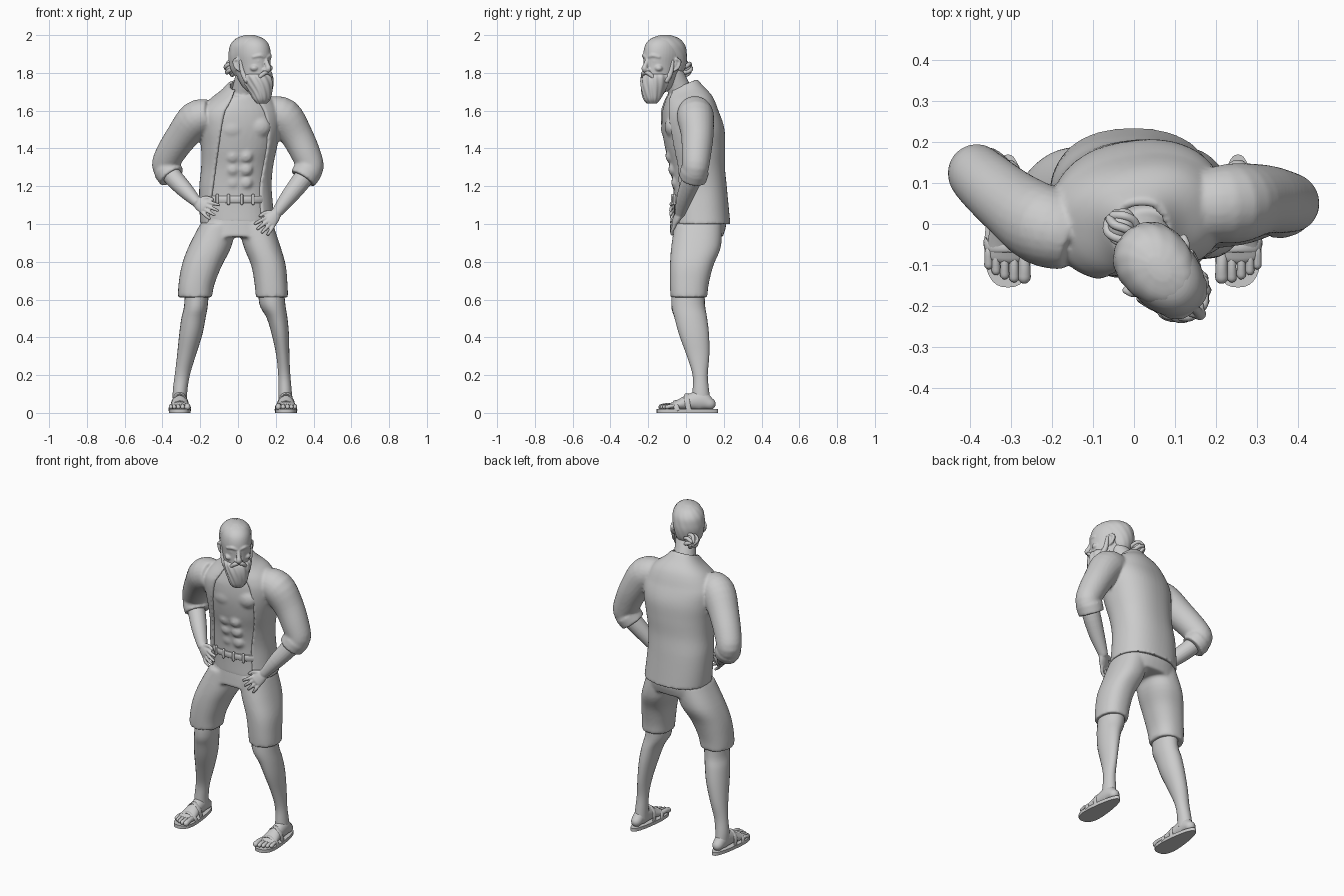
import bpy, bmesh, math
from mathutils import Vector, Matrix

def spline(rows, n=4):
    """Catmull-Rom interpolation of equal-length tuples."""
    out = []
    for i in range(len(rows) - 1):
        a, b = rows[max(i - 1, 0)], rows[i]
        c, d = rows[i + 1], rows[min(i + 2, len(rows) - 1)]
        for k in range(n):
            t = k / n
            out.append([q + .5 * t * (r - p + t * (2*p - 5*q + 4*r - s + t * (3*(q - r) + s - p)))
                        for p, q, r, s in zip(a, b, c, d)])
    return out + [list(rows[-1])]

def bridge(bm, rings):
    loops = [[bm.verts.new(p) for p in ring] for ring in rings]
    for a, b in zip(loops, loops[1:]):
        for i in range(len(a)):
            j = (i + 1) % len(a)
            bm.faces.new((a[i], a[j], b[j], b[i]))
    bm.faces.new(loops[0][::-1])
    bm.faces.new(loops[-1])

def spow(v, e):
    return math.copysign(abs(v) ** e, v)

def oval(row, angles, grow=0, e=2.3, wave=0):
    z, x0, x1, y0, y1, yaw = row[:6]
    rx, ry, w = (x1 - x0) / 2 + grow, (y1 - y0) / 2 + grow, math.radians(yaw)
    tilt = max(0, z - 1.6) * 3 if yaw else 0
    pts = []
    for t in angles:
        f = 1 + wave * math.sin(13 * t + 60 * z)
        x, y = f * rx * spow(math.cos(t), 2 / e), f * ry * spow(math.sin(t), 2 / e)
        x, y = x * math.cos(w) - y * math.sin(w), x * math.sin(w) + y * math.cos(w)
        pts.append(((x0 + x1) / 2 + x, (y0 + y1) / 2 + y, z + tilt * y))
    return pts

def loft(bm, rows, grow=0, e=2.3, wave=0, n=4, sides=40):
    """Stack of horizontal ovals given as z, x0, x1, y0, y1, yaw."""
    angles = [2 * math.pi * i / sides for i in range(sides)]
    bridge(bm, [oval(r, angles, grow, e, wave) for r in spline(rows, n)])

def tube(bm, pts, ref=(0, 1, 0), sides=16, n=4, rounded=True):
    """Swept oval along points x, y, z, radius (, second radius)."""
    P = spline([tuple(p) if len(p) == 5 else tuple(p) + (p[3],) for p in pts], n)
    C = [Vector(p[:3]) for p in P]
    rings = []
    def ring(c, t, ra, rb):
        s = t.cross(Vector(ref)).normalized()
        u = s.cross(t)
        rings.append([c + s * ra * math.cos(a) + u * rb * math.sin(a)
                      for a in (2 * math.pi * i / sides for i in range(sides))])
    for i, (c, p) in enumerate(zip(C, P)):
        t = (C[min(i + 1, len(C) - 1)] - C[max(i - 1, 0)]).normalized()
        end = -1 if i == 0 else 1 if i == len(C) - 1 else 0
        caps = [(math.sin(a), math.cos(a)) for a in (0, .5, 1, 1.4)] if rounded and end else [(0, 1)]
        for off, k in (caps[::-1] if end < 0 else caps):
            ring(c + t * end * off * min(p[3:]), t, p[3] * k, p[4] * k)
    bridge(bm, rings)

def blob(bm, c, r):
    bmesh.ops.create_uvsphere(bm, u_segments=24, v_segments=16, radius=1,
                              matrix=Matrix.Translation(c) @ Matrix.Diagonal((*r, 1)))

def finish(name, bm, voxel=0, smooth=0, matrix=None):
    if matrix:
        bm.transform(matrix)
    bmesh.ops.recalc_face_normals(bm, faces=bm.faces)
    for f in bm.faces:
        f.smooth = True
    for ed in bm.edges:
        ed.smooth = ed.calc_face_angle(0) < .8
    me = bpy.data.meshes.new(name)
    bm.to_mesh(me)
    bm.free()
    ob = bpy.data.objects.new(name, me)
    bpy.context.collection.objects.link(ob)
    if voxel:
        m = ob.modifiers.new("remesh", 'REMESH')
        m.mode, m.voxel_size, m.use_smooth_shade = 'VOXEL', voxel, True
        if smooth:
            m = ob.modifiers.new("smooth", 'SMOOTH')
            m.iterations, m.factor = smooth, .5
    return ob

# Torso profile: z, x0, x1, y0, y1, yaw, left and right edge of the open shirt
TORSO = [(1.00, -.20, .195, -.075, .235, .1, -.165, .135),
         (1.10, -.205, .185, -.075, .225, 2, -.15, .125),
         (1.20, -.205, .178, -.08, .215, 4, -.135, .125),
         (1.30, -.195, .185, -.095, .205, 6, -.12, .145),
         (1.40, -.195, .205, -.12, .205, 8, -.105, .165),
         (1.50, -.205, .225, -.135, .20, 10, -.09, .17),
         (1.58, -.205, .225, -.135, .175, 10, -.075, .155),
         (1.65, -.16, .19, -.125, .14, 10, -.05, .125),
         (1.70, -.09, .125, -.115, .09, 8, -.03, .10),
         (1.735, -.055, .09, -.10, .06, 5, -.02, .08)]

# Open shirt: C-shaped shell plus sleeves with rolled cuffs
bm = bmesh.new()
rings = []
for row in spline(TORSO, 5):
    z, x0, x1, y0, y1, yaw, left, right = row
    shift = (x0 + x1) / 2 + (y1 - y0) / 2 * math.sin(math.radians(yaw))
    ang = [math.acos(max(-.97, min(.97, spow((v - shift) / ((x1 - x0) / 2), 1.15)))) for v in (left, right)]
    a0, a1 = -ang[1], 2 * math.pi - ang[0]
    arc = [a0 + (a1 - a0) * i / 40 for i in range(41)]
    rings.append(oval(row, arc) + oval(row, arc[::-1], -.02))
bridge(bm, rings)
tube(bm, [(-.15, -.03, 1.575, .085), (-.22, -.005, 1.555, .098), (-.30, .05, 1.46, .085),
          (-.36, .10, 1.37, .077), (-.385, .125, 1.31, .071), (-.36, .11, 1.265, .066)], rounded=False, sides=24)
tube(bm, [(.16, .045, 1.59, .085), (.24, .05, 1.57, .098), (.31, .06, 1.47, .086),
          (.36, .055, 1.37, .078), (.383, .05, 1.30, .071), (.355, .04, 1.255, .068)], rounded=False, sides=24)
tube(bm, [(-.378, .121, 1.29, .075), (-.35, .10, 1.25, .073)], rounded=False, sides=24)
tube(bm, [(.372, .047, 1.285, .077), (.343, .035, 1.24, .074)], rounded=False, sides=24)
finish("open_shirt", bm, .008, 4)

# Bare torso with neck, chest and stomach muscles
bm = bmesh.new()
loft(bm, [r[:6] for r in TORSO[:-1]], -.012)
tube(bm, [(.02, .0, 1.62, .075), (.03, -.03, 1.70, .064), (.05, -.075, 1.80, .06)], sides=24)
blob(bm, (-.03, -.088, 1.505), (.075, .045, .06))
blob(bm, (.105, -.068, 1.515), (.07, .045, .06))
for z in (1.22, 1.29, 1.36):
    for x in (-.028, .042):
        blob(bm, (x, -.058 - (z - 1.22) * .22, z), (.034, .02, .033))
finish("bare_torso", bm, .009, 5)

# Shorts: seat and two wide legs
bm = bmesh.new()
loft(bm, [(1.14, -.193, .168, -.063, .205, 0), (1.05, -.19, .175, -.06, .21, 0),
          (.99, -.198, .185, -.065, .212, 0), (.93, -.225, .205, -.07, .195, 0)])
loft(bm, [(1.0, -.20, -.01, -.06, .19, 0), (.88, -.262, -.035, -.078, .185, 0), (.78, -.298, -.085, -.085, .145, 0),
          (.68, -.315, -.125, -.085, .12, 0), (.612, -.318, -.137, -.082, .113, 0)])
loft(bm, [(1.0, .0, .185, -.06, .19, 0), (.88, .03, .225, -.078, .185, 0), (.78, .07, .253, -.085, .145, 0),
          (.68, .088, .262, -.085, .12, 0), (.612, .094, .265, -.082, .113, 0)])
finish("shorts", bm, .009, 5)

# Belt with loops
bm = bmesh.new()
loft(bm, [(1.112, -.196, .172, -.068, .209, 0), (1.116, -.201, .177, -.074, .214, 0),
          (1.144, -.201, .177, -.074, .214, 0), (1.148, -.196, .172, -.068, .209, 0)], n=2)
for x in (-.11, -.05, .02, .08):
    tube(bm, [(x, -.074 + 1.6 * (x + .01) ** 2, z, .008, .008) for z in (1.108, 1.13, 1.152)])
finish("belt", bm)

# Lower legs: z, x0, x1, y0, y1
for name, rows in {
    "left_leg": [(.70, -.28, -.15, -.07, .10), (.57, -.285, -.16, -.078, .10), (.50, -.30, -.172, -.06, .112),
                 (.41, -.312, -.19, -.035, .122), (.30, -.323, -.225, .005, .123), (.20, -.335, -.255, .035, .115),
                 (.12, -.345, -.268, .035, .122), (.06, -.345, -.27, .03, .13)],
    "right_leg": [(.70, .11, .24, -.07, .10), (.58, .112, .25, -.078, .10), (.50, .153, .262, -.06, .112),
                  (.41, .18, .27, -.035, .122), (.30, .203, .272, .005, .123), (.20, .213, .277, .035, .115),
                  (.12, .214, .284, .035, .122), (.06, .214, .288, .03, .13)]}.items():
    bm = bmesh.new()
    loft(bm, [r + (0,) for r in rows], e=2, sides=24)
    finish(name, bm)

# Feet with toes, soles and straps
for side, s, cx in (("left", -1, -.308), ("right", 1, .254)):
    place = Matrix.Translation((cx, 0, 0)) @ Matrix.Diagonal((s, 1, 1, 1))
    bm = bmesh.new()
    loft(bm, [(z, -.062, .062, -.155, .17, 0) for z in (0, .02)], e=2.5, n=1)
    for v in bm.verts:
        v.co.x *= 1.05 - (v.co.y + .1) * 1.8
    finish(side + "_sandal_sole", bm, matrix=place)
    bm = bmesh.new()
    tube(bm, [(0, .125, .048, .032, .032), (0, .08, .065, .037, .052), (0, .02, .058, .039, .042),
              (0, -.04, .042, .049, .027), (0, -.08, .034, .052, .018)], ref=(0, 0, 1), sides=24)
    for x, y, r in ((-.04, -.13, .016), (-.015, -.131, .012), (.008, -.124, .0115),
                    (.029, -.114, .011), (.047, -.10, .011)):
        tube(bm, [(x * .9, -.06, .035, r), (x, y + .03, .038, r * .9), (x, y, .031, r)], ref=(0, 0, 1))
    finish(side + "_foot", bm, matrix=place)
    bm = bmesh.new()
    for y, w, h in ((-.055, .055, .062), (.005, .044, .098)):
        tube(bm, [(-w, y + .01, .015, .005, .014), (-w * .85, y, h * .68, .005, .014), (0, y, h, .005, .014),
                  (w * .85, y, h * .68, .005, .014), (w, y + .01, .015, .005, .014)])
    finish(side + "_sandal_straps", bm, matrix=place)

# Forearms with hands resting on the hips
def arm(name, path, knuckle, u, v):
    k, u, v = Vector(knuckle), Vector(u).normalized(), Vector(v).normalized()
    bm = bmesh.new()
    tube(bm, path, sides=20)
    w = Vector(path[-1][:3])
    tube(bm, [(*w, .027, .022), (*w.lerp(k, .5), .036, .02), (*k, .038, .015)])
    for i, length in zip((-1.5, -.5, .5, 1.5), (.055, .07, .075, .066)):
        b = k + v * .019 * i
        m, t = b + u * length * .5 + v * .006 * i + Vector((0, -.006, 0)), b + u * length + v * .010 * i
        tube(bm, [(*b, .0105), (*m, .0095), (*t, .0075)], sides=12)
    b = w.lerp(k, .4) + v * .025
    tube(bm, [(*b, .014), (*(b + u * .025 + v * .02), .011), (*(b + u * .055 + v * .026), .008)], sides=12)
    finish(name, bm, .0045, 2)

arm("left_forearm", [(-.385, .12, 1.31, .05), (-.345, .085, 1.25, .05), (-.28, .02, 1.18, .043), (-.222, -.035, 1.12, .029)],
    (-.178, -.06, 1.09), (.85, -.3, -.42), (.42, 0, .85))
arm("right_forearm", [(.38, .05, 1.30, .05), (.34, .03, 1.235, .052), (.27, -.005, 1.145, .044), (.205, -.03, 1.06, .029)],
    (.168, -.06, 1.012), (-.72, -.25, -.65), (-.67, 0, .74))

# Head group is modelled facing -y, then turned
turn = Matrix.Translation((.068, -.117, 0)) @ Matrix.Rotation(math.radians(42), 4, 'Z')
bm = bmesh.new()
loft(bm, [(z, -rx, rx, cy - ry, cy + ry, 0) for z, cy, rx, ry in (
    (1.70, -.04, .04, .05), (1.73, -.035, .06, .078), (1.78, -.02, .074, .098), (1.84, -.006, .082, .114),
    (1.90, .002, .088, .124), (1.95, .004, .08, .113), (1.982, .004, .056, .08), (1.997, .004, .02, .03))], e=2.1)
tube(bm, [(0, -.112, 1.882, .011), (0, -.13, 1.845, .012), (0, -.139, 1.822, .016), (0, -.122, 1.808, .013)],
     ref=(1, 0, 0), sides=12)
for s in (-1, 1):
    tube(bm, [(s * .012, -.117, 1.884, .009), (s * .035, -.111, 1.892, .010), (s * .06, -.088, 1.884, .008)], sides=12)
    blob(bm, (s * .032, -.1, 1.862), (.016, .012, .009))
    blob(bm, (s * .05, -.084, 1.825), (.024, .022, .018))
    blob(bm, (s * .014, -.124, 1.815), (.01, .012, .009))
    tube(bm, [(s * .083, .0, 1.815, .008), (s * .092, .018, 1.83, .009), (s * .096, .026, 1.862, .009),
              (s * .09, .006, 1.872, .008)], ref=(1, 0, 0), sides=12)
    blob(bm, (s * .085, .01, 1.845), (.008, .016, .026))
finish("head", bm, .005, 2, turn)

# Beard, moustache and sideburns
bm = bmesh.new()
loft(bm, [(z, -rx, rx, cy - ry, cy + ry, 0) for z, cy, rx, ry in (
    (1.638, -.086, .028, .022), (1.66, -.086, .046, .04), (1.70, -.076, .06, .06),
    (1.745, -.06, .074, .078), (1.78, -.05, .079, .08), (1.795, -.045, .07, .07))], wave=.035, e=2.2, sides=80)
for s in (-1, 1):
    tube(bm, [(0, -.128, 1.803, .011), (s * .022, -.127, 1.797, .012), (s * .045, -.108, 1.772, .009)], sides=12)
    tube(bm, [(s * .068, -.045, 1.76, .016), (s * .077, -.022, 1.80, .014), (s * .084, -.012, 1.86, .008)],
         ref=(1, 0, 0), sides=12)
finish("beard", bm, matrix=turn)

# Hair combed back into a bun with wound strands
bm = bmesh.new()
loft(bm, [(z, -rx, rx, cy - ry, cy + ry, 0) for z, cy, rx, ry in (
    (1.785, .055, .055, .04), (1.82, .055, .076, .062), (1.87, .045, .088, .085), (1.91, .03, .091, .10),
    (1.95, .018, .085, .103), (1.983, .01, .06, .08), (2.0, .01, .02, .03))], wave=.008, e=2.1, sides=80)
finish("swept_hair", bm, matrix=turn)
bm = bmesh.new()
blob(bm, (0, .148, 1.825), (.036, .034, .036))
for i in range(6):
    a = math.pi * i / 3
    p = [Vector((math.cos(a + t) * r, y, math.sin(a + t) * r)) + Vector((0, .148, 1.825))
         for t, r, y in ((0, .022, -.034), (.4, .035, -.01), (.8, .033, .015), (1.2, .012, .033))]
    tube(bm, [(*q, .011) for q in p], ref=(.3, .2, 1), sides=10)
finish("hair_bun", bm, matrix=turn)
